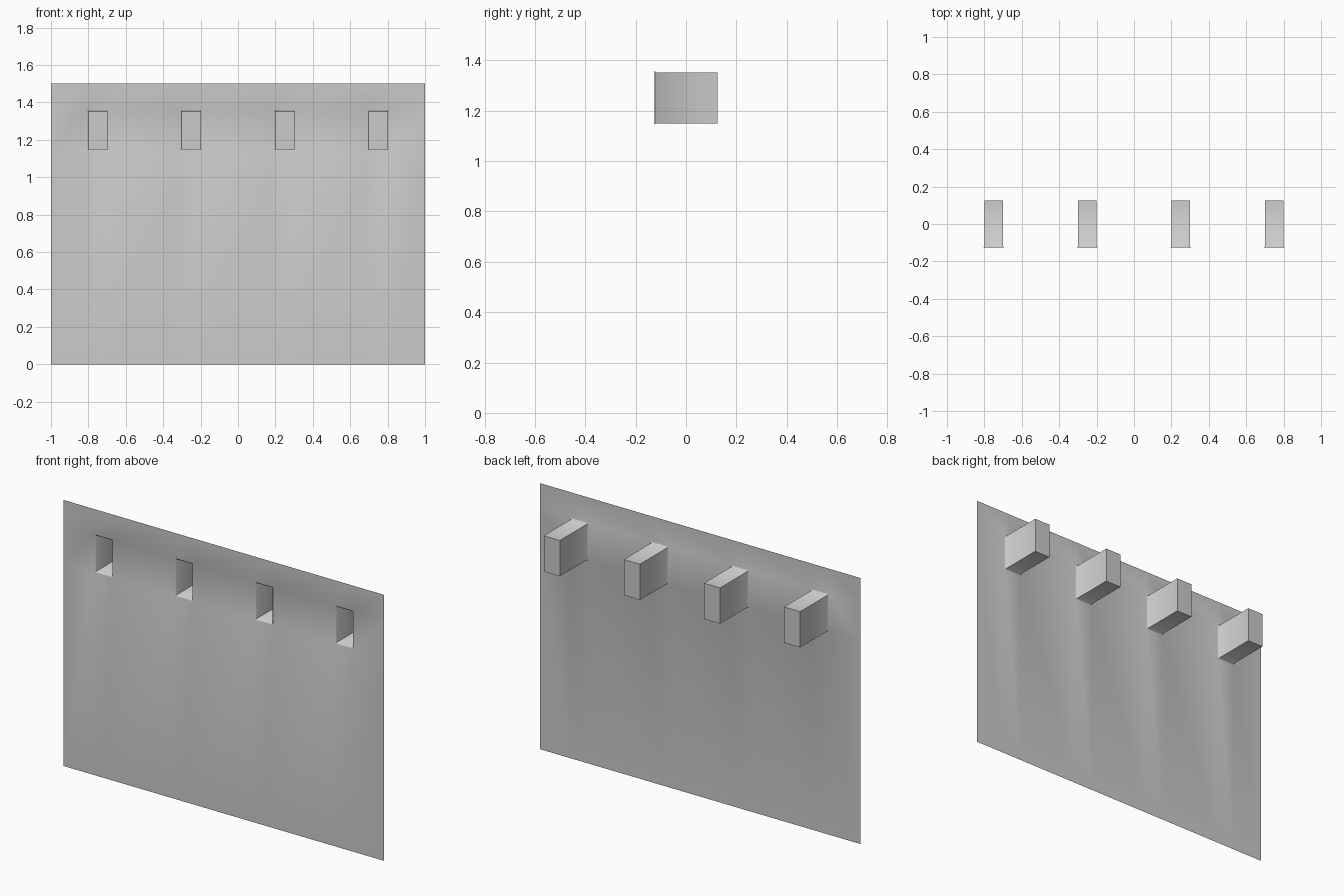
import bpy, bmesh

if "Cube" in bpy.data.objects:
    bpy.data.objects.remove(bpy.data.objects["Cube"])

FRONT, BACK = -0.125, 0.125
LIP = 0.006                      # small flare around each opening
HALF_W, Z0, Z1 = 0.05, 1.15, 1.352
CENTERS = (-0.75, -0.25, 0.25, 0.75)

bm = bmesh.new()


def rect(cx, y, grow):
    """Corner vertices of one opening, anticlockwise seen from the front."""
    w = HALF_W + grow
    return [bm.verts.new((cx + sx * w, y, z)) for sx, z in
            ((-1, Z0 - grow), (1, Z0 - grow), (1, Z1 + grow), (-1, Z1 + grow))]


# Wall sheet, split into cells so the openings can be left out
xs = [-1.0]
for c in CENTERS:
    xs += [c - HALF_W - LIP, c + HALF_W + LIP]
xs.append(1.0)
zs = [0.0, Z0 - LIP, Z1 + LIP, 1.5]
for i in range(len(xs) - 1):
    for j in range(3):
        if j == 1 and i % 2 == 1:
            continue
        bm.faces.new([bm.verts.new((x, FRONT, z)) for x, z in
                      ((xs[i], zs[j]), (xs[i + 1], zs[j]),
                       (xs[i + 1], zs[j + 1]), (xs[i], zs[j + 1]))])

# Recessed pockets: flared lip, side walls and closed back
for c in CENTERS:
    rings = [rect(c, FRONT, LIP), rect(c, FRONT + LIP, 0), rect(c, BACK, 0)]
    for a, b in zip(rings, rings[1:]):
        for k in range(4):
            n = (k + 1) % 4
            bm.faces.new((a[k], a[n], b[n], b[k]))
    bm.faces.new(rings[-1])

bmesh.ops.remove_doubles(bm, verts=bm.verts, dist=1e-5)
mesh = bpy.data.meshes.new("recessed_wall")
bm.to_mesh(mesh)
bm.free()
wall = bpy.data.objects.new("recessed_wall", mesh)
bpy.context.collection.objects.link(wall)

# Soft lip, crisp box edges
bpy.context.view_layer.objects.active = wall
wall.select_set(True)
bpy.ops.object.shade_smooth_by_angle(angle=0.85)
